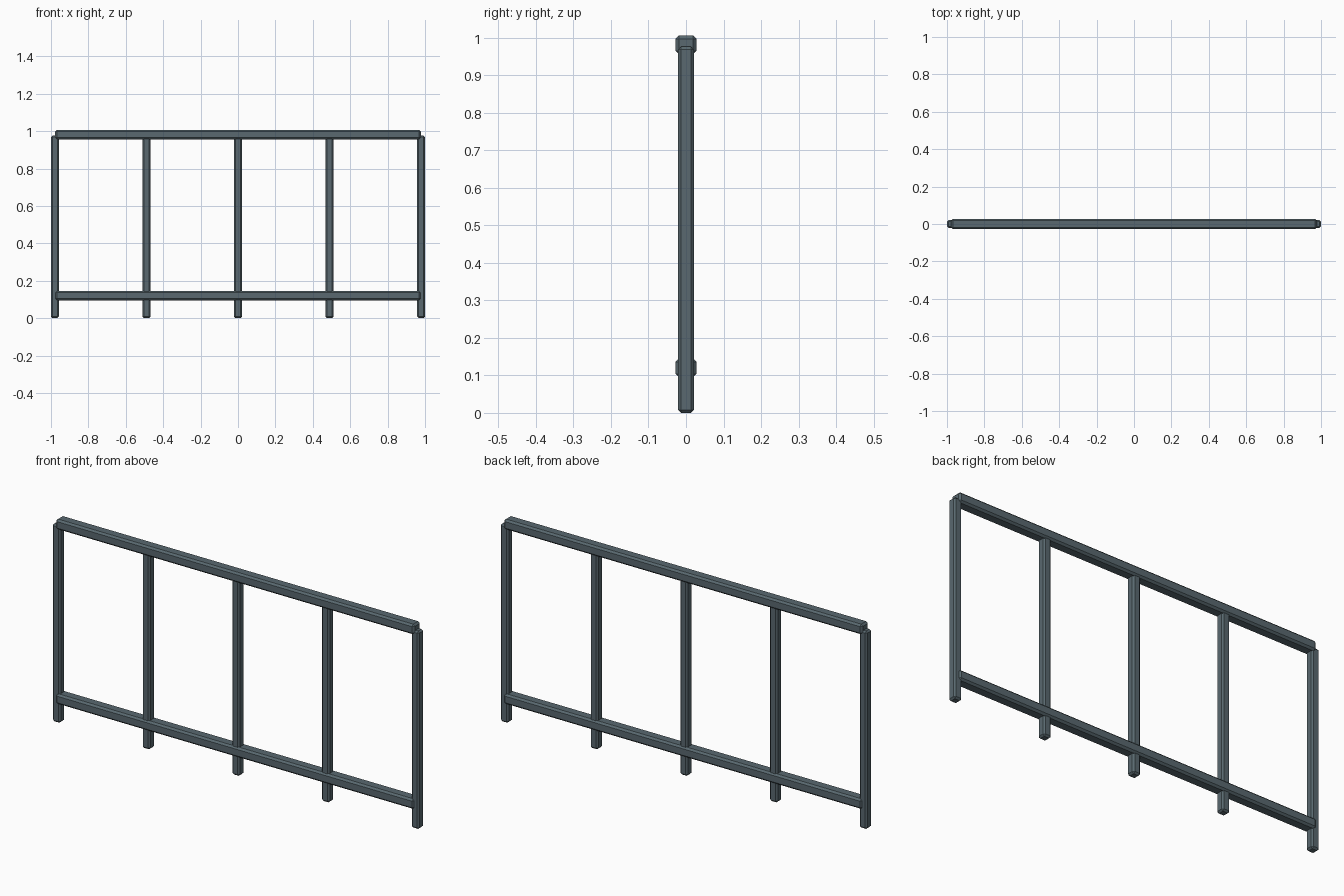
import bpy
import bmesh

if "Cube" in bpy.data.objects:
    bpy.data.objects.remove(bpy.data.objects["Cube"])

metal = bpy.data.materials.new("dark_slate_metal")
metal.diffuse_color = (0.10, 0.14, 0.16, 1.0)
metal.use_nodes = True
metal.node_tree.nodes["Principled BSDF"].inputs["Base Color"].default_value = metal.diffuse_color


def chamfered_bar(name, size, centre, chamfer):
    """Box with flat chamfers on every edge."""
    bm = bmesh.new()
    bmesh.ops.create_cube(bm, size=1.0)
    bmesh.ops.scale(bm, vec=size, verts=bm.verts)
    bmesh.ops.bevel(bm, geom=bm.edges[:], offset=chamfer,
                    segments=1, affect='EDGES')
    mesh = bpy.data.meshes.new(name)
    bm.to_mesh(mesh)
    bm.free()
    mesh.materials.append(metal)
    obj = bpy.data.objects.new(name, mesh)
    obj.location = centre
    bpy.context.collection.objects.link(obj)
    return obj


# Five evenly spaced upright posts
post_height = 0.976
for i in range(5):
    x = -0.979 + i * 0.4895
    chamfered_bar(f"post_{i + 1}", (0.042, 0.042, post_height),
                  (x, 0, post_height / 2), 0.008)

# Top and bottom rails between the end posts
for name, z in (("top_rail", 0.981), ("bottom_rail", 0.120)):
    chamfered_bar(name, (1.956, 0.056, 0.050), (0, 0, z), 0.009)
